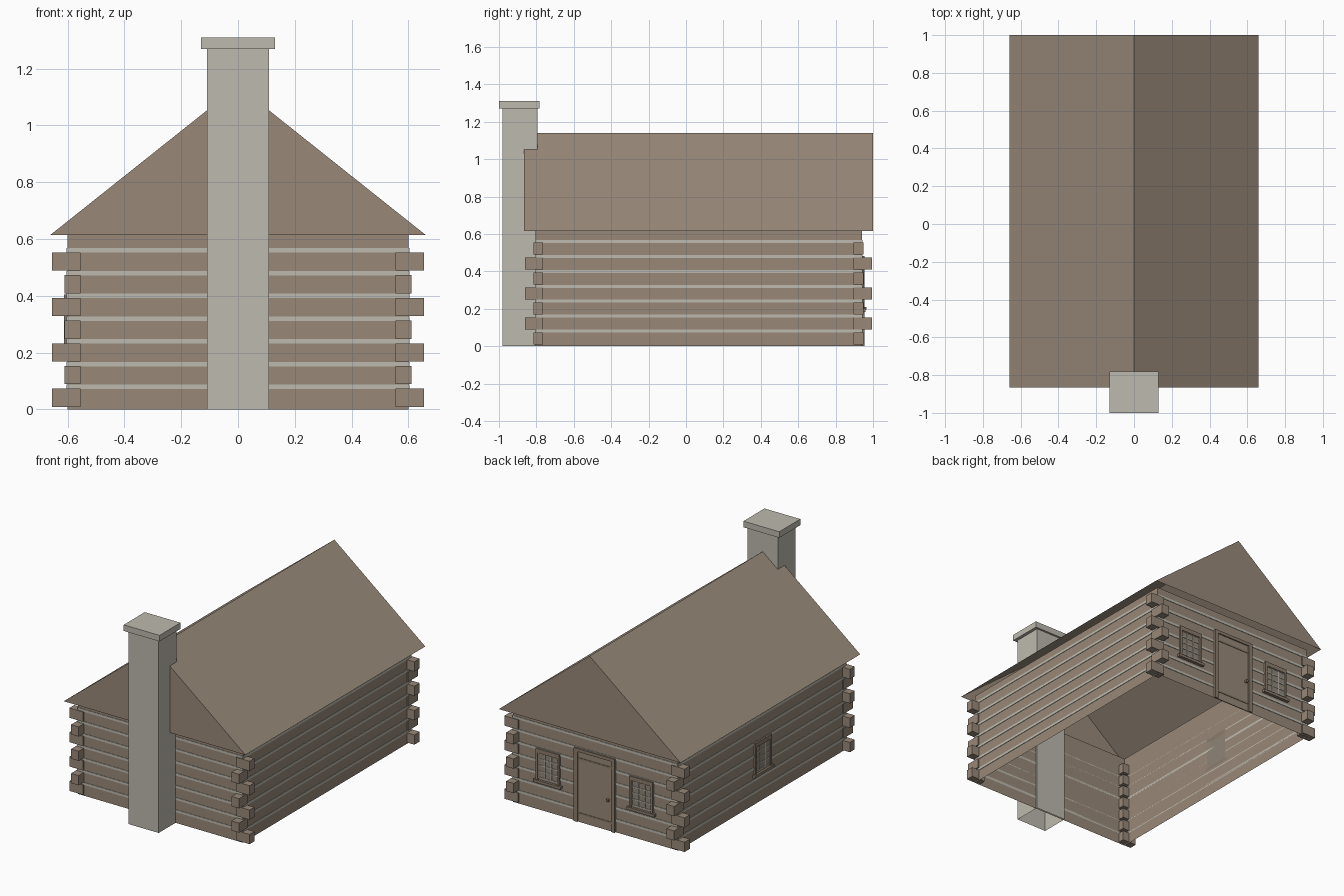
import bpy, bmesh

cube = bpy.data.objects.get("Cube")
if cube:
    bpy.data.objects.remove(cube, do_unlink=True)


def material(name, rgb):
    m = bpy.data.materials.new(name)
    m.use_nodes = True
    m.diffuse_color = (*rgb, 1)
    m.node_tree.nodes["Principled BSDF"].inputs["Base Color"].default_value = (*rgb, 1)
    return m


LOG = material("log_brown", (.315, .25, .19))
ROOF = material("roof_brown", (.325, .258, .197))
STONE = material("stone_grey", (.515, .49, .425))
TRIM = material("trim_brown", (.26, .2, .15))
PANE = material("pane_brown", (.28, .235, .185))

# Wall planes and roof dimensions
WX, Y_FRONT, Y_BACK = .60, -.805, .94
Y_MID = (Y_FRONT + Y_BACK) / 2
EAVE, RIDGE, RX, ROOF_FRONT, ROOF_BACK = .615, 1.14, .66, -.865, 1.0
PITCH = .08


def finish(name, bm, mat):
    bmesh.ops.recalc_face_normals(bm, faces=bm.faces)
    me = bpy.data.meshes.new(name)
    bm.to_mesh(me)
    bm.free()
    me.materials.append(mat)
    ob = bpy.data.objects.new(name, me)
    bpy.context.collection.objects.link(ob)
    return ob


def add_box(bm, xs, ys, zs):
    """Box between the paired limits on each axis."""
    verts = bmesh.ops.create_cube(bm, size=1)["verts"]
    for v in verts:
        v.co = [sum(p) / 2 + c * (p[1] - p[0]) for p, c in zip((xs, ys, zs), v.co)]
    return verts


def box(name, xs, ys, zs, mat):
    bm = bmesh.new()
    add_box(bm, xs, ys, zs)
    return finish(name, bm, mat)


def open_box(name, xs, ys, zs, mat):
    """Box without top and bottom."""
    bm = bmesh.new()
    add_box(bm, xs, ys, zs)
    bm.normal_update()
    ends = [f for f in bm.faces if abs(f.normal.z) > .9]
    bmesh.ops.delete(bm, geom=ends, context='FACES_ONLY')
    return finish(name, bm, mat)


# Hollow walls
open_box("walls", (-WX, WX), (Y_FRONT, Y_BACK), (0, EAVE), LOG)

# Chinking strips around the walls
bm = bmesh.new()
T = .003
for i in range(1, 8):
    zs = (i * PITCH - .008, i * PITCH + .008)
    for y in (Y_FRONT, Y_BACK):
        add_box(bm, (-WX, WX), (y - T, y + T) if y > 0 else (y - T, y), zs)
    for x in (-WX, WX):
        add_box(bm, (x - T, x) if x < 0 else (x, x + T), (Y_FRONT, Y_BACK), zs)
finish("chinking", bm, STONE)

# Interlocking log ends, alternating direction at each corner
bm = bmesh.new()
for i in range(7):
    zs = (i * PITCH + .009, i * PITCH + .073)
    out_x, out_y = (.055, .01) if i % 2 == 0 else (.01, .055)
    for sx in (-1, 1):
        xs = sorted((sx * (WX - .045), sx * (WX + out_x)))
        add_box(bm, xs, (Y_FRONT - out_y, Y_FRONT + .04), zs)
        add_box(bm, xs, (Y_BACK - .045, Y_BACK + out_y), zs)
finish("log_ends", bm, LOG)

# Roof slopes and gables, open underneath
bm = bmesh.new()
rings = [[bm.verts.new(p) for p in ((-RX, y, EAVE), (0, y, RIDGE), (RX, y, EAVE))]
         for y in (ROOF_FRONT, ROOF_BACK)]
a, b = rings
for i in range(2):
    bm.faces.new((a[i], a[i + 1], b[i + 1], b[i]))
for r in rings:
    bm.faces.new(r)
roof = finish("roof", bm, ROOF)
roof.data.materials.append(LOG)
for p in roof.data.polygons:
    p.material_index = 1 if abs(p.normal.y) > .9 else 0

# Chimney
open_box("chimney_shaft", (-.11, .11), (-.98, -.795), (0, 1.28), STONE)
box("chimney_cap", (-.13, .13), (-1, -.782), (1.27, 1.31), STONE)


def on_back(cx):
    return lambda u, d: ((cx + u[0], cx + u[1]), (Y_BACK + d[0], Y_BACK + d[1]))


def on_side(cy):
    return lambda u, d: ((-WX - d[1], -WX - d[0]), (cy + u[0], cy + u[1]))


def fitting(name, place, parts, mat):
    """Boxes given as (across, outward, height) ranges on a wall."""
    bm = bmesh.new()
    for u, d, zs in parts:
        add_box(bm, *place(u, d), zs)
    return finish(name, bm, mat)


def window(name, place):
    w, lo, hi, t = .085, .2, .39, .014
    fitting(name + "_pane", place, [((-w, w), (0, .005), (lo, hi))], PANE)
    # Glazing bars
    iw, z0, z1 = w - t, lo + t, hi - t
    bars = []
    for i in range(4):
        u = -iw + 2 * iw * i / 3
        bars.append(((u - .003, u + .003), (0, .008), (z0, z1)))
    for i in range(5):
        z = z0 + (z1 - z0) * i / 4
        bars.append(((-iw, iw), (0, .008), (z - .003, z + .003)))
    fitting(name + "_bars", place, bars, STONE)
    # Frame, head and sill
    frame = [((-w, -iw), (0, .013), (lo, hi)), ((iw, w), (0, .013), (lo, hi)),
             ((-w, w), (0, .013), (z1, hi + t)),
             ((-w - .015, w + .015), (0, .02), (lo - .018, lo))]
    fitting(name + "_frame", place, frame, TRIM)


window("back_left_window", on_back(.34))
window("back_right_window", on_back(-.34))
window("right_side_window", on_side(Y_MID))

# Door with frame, battens and handle
door = on_back(0)
fitting("door", door, [((-.125, .125), (0, .006), (0, .465))], LOG)
fitting("door_frame", door, [((-.148, -.122), (0, .014), (0, .483)),
                             ((.122, .148), (0, .014), (0, .483)),
                             ((-.122, .122), (0, .014), (.462, .483))], TRIM)
fitting("door_battens", door, [((-.12, .12), (0, .009), (z, z + .012))
                               for z in (.05, .41)], TRIM)
fitting("door_handle", door, [((-.108, -.094), (0, .025), (.195, .21))], TRIM)
